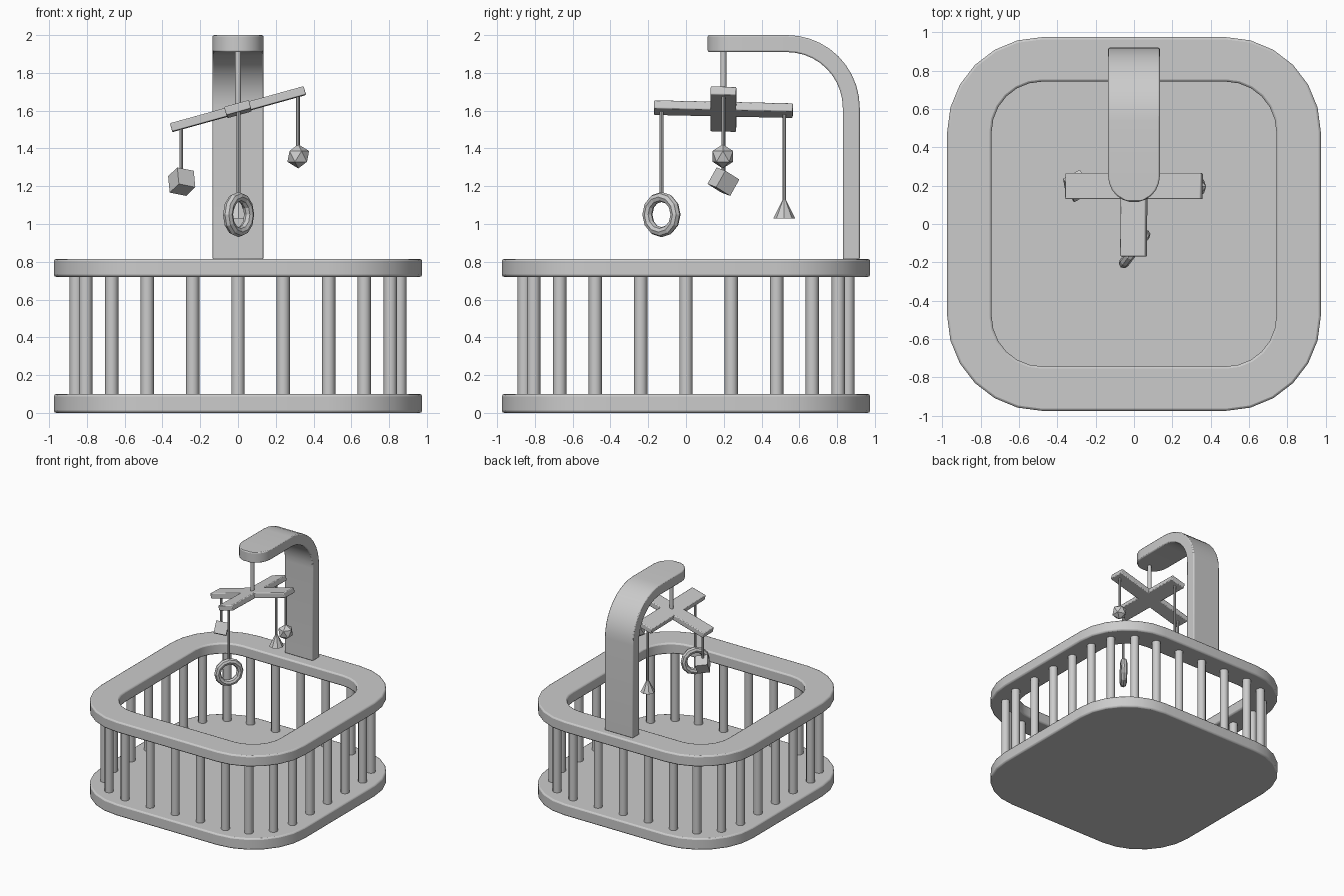
import bpy, bmesh
from math import sin, cos, pi, radians
from mathutils import Matrix, Vector, Euler

if "Cube" in bpy.data.objects:
    bpy.data.objects.remove(bpy.data.objects["Cube"])


def make(name, bm, bevel=0.0, smooth=True):
    bmesh.ops.recalc_face_normals(bm, faces=bm.faces[:])
    me = bpy.data.meshes.new(name)
    bm.to_mesh(me)
    bm.free()
    ob = bpy.data.objects.new(name, me)
    bpy.context.collection.objects.link(ob)
    if bevel:
        m = ob.modifiers.new("bevel", 'BEVEL')
        m.width, m.segments = bevel, 2
        m.limit_method, m.angle_limit = 'ANGLE', radians(40)
    if smooth:
        bpy.ops.object.select_all(action='DESELECT')
        ob.select_set(True)
        bpy.context.view_layer.objects.active = ob
        bpy.ops.object.shade_smooth_by_angle(angle=radians(35))
    return ob


def rounded_square(half, n, c=0.48):
    """Corner points around a square whose arc centres sit at (+-c, +-c)."""
    pts = []
    for q in range(4):
        cx, cy = c * (1, -1, -1, 1)[q], c * (1, 1, -1, -1)[q]
        for i in range(n + 1):
            a = (q + i / n) * pi / 2
            pts.append((cx + (half - c) * cos(a), cy + (half - c) * sin(a)))
    return pts


def rod(name, x, y, z0, z1, r, sides=12):
    bm = bmesh.new()
    bmesh.ops.create_cone(bm, cap_ends=True, segments=sides, radius1=r, radius2=r, depth=z1 - z0,
                          matrix=Matrix.Translation((x, y, (z0 + z1) / 2)))
    return make(name, bm, smooth=True)


def bridge(bm, a, b):
    n = len(a)
    for i in range(n):
        j = (i + 1) % n
        bm.faces.new((a[i], a[j], b[j], b[i]))


# Solid base slab
outer = rounded_square(0.975, 6)
bm = bmesh.new()
lo = [bm.verts.new((x, y, 0)) for x, y in outer]
hi = [bm.verts.new((x, y, 0.1)) for x, y in outer]
bridge(bm, lo, hi)
bm.faces.new(lo)
bm.faces.new(hi)
make("base", bm, 0.012)

# Open top rail
inner = rounded_square(0.743, 6)
bm = bmesh.new()
loops = [[bm.verts.new((x, y, z)) for x, y in p]
         for p, z in ((outer, 0.72), (outer, 0.815), (inner, 0.815), (inner, 0.72))]
for i in range(4):
    bridge(bm, loops[i], loops[(i + 1) % 4])
make("top_rail", bm, 0.012)

# Bars: three per corner arc step plus three along each straight side
spots = rounded_square(0.857, 3)
for t in (-0.24, 0, 0.24):
    spots += [(t, 0.857), (t, -0.857), (0.857, t), (-0.857, t)]
for i, (x, y) in enumerate(spots):
    rod(f"bar_{i}", x, y, 0.09, 0.73, 0.035)

# Curved arm: stations of (y, z, normal angle, half width)
W, T, R = 0.135, 0.045, 0.34
cy, cz = 0.535, 1.615
stations = [(cy + R, 0.812, 0, W)]
stations += [(cy + R * cos(a), cz + R * sin(a), a, W) for a in [i * pi / 20 for i in range(11)]]
for deg in (0, 16, 32, 48, 64, 80):
    a = radians(deg)
    stations.append((0.25 - 0.137 * sin(a), cz + R, pi / 2, W * cos(a)))
bm = bmesh.new()
prev = None
for k, (y, z, a, w) in enumerate(stations):
    ring = [bm.verts.new((sx * w, y + st * T * cos(a), z + st * T * sin(a)))
            for sx, st in ((-1, -1), (1, -1), (1, 1), (-1, 1))]
    if prev:
        bridge(bm, prev, ring)
    if k in (0, len(stations) - 1):
        bm.faces.new(ring)
    prev = ring
make("arm", bm, 0.008)

# Tilted hanging cross
tilt = Matrix.Translation((0, 0.198, 1.608)) @ Euler((radians(-1.3), radians(-15.5), 0)).to_matrix().to_4x4()
for name, dims in (("cross_bar_side", (0.735, 0.136, 0.046)), ("cross_bar_front", (0.136, 0.735, 0.046))):
    bm = bmesh.new()
    bmesh.ops.create_cube(bm, size=1, matrix=tilt @ Matrix.Diagonal((*dims, 1)))
    make(name, bm, 0.006)

# Cords
rod("main_cord", 0, 0.198, 1.60, 1.92, 0.016)
rod("cube_cord", -0.3, 0.198, 1.26, 1.525, 0.01, 8)
rod("ball_cord", 0.317, 0.198, 1.40, 1.69, 0.01, 8)
rod("ring_cord", 0.003, -0.13, 1.15, 1.61, 0.01, 8)
rod("cone_cord", 0.003, 0.52, 1.10, 1.60, 0.01, 8)

# Hanging cube
bm = bmesh.new()
bmesh.ops.create_cube(bm, size=0.1, matrix=Matrix.Translation((-0.298, 0.198, 1.224))
                      @ Euler((radians(-28), radians(10), radians(28))).to_matrix().to_4x4())
make("toy_cube", bm, smooth=False)

# Hanging faceted ball
bm = bmesh.new()
bmesh.ops.create_icosphere(bm, subdivisions=1, radius=0.064, matrix=Matrix.Translation((0.319, 0.195, 1.358)))
make("toy_ball", bm, smooth=False)

# Hanging cone
bm = bmesh.new()
bmesh.ops.create_cone(bm, cap_ends=True, segments=8, radius1=0.058, radius2=0.008, depth=0.1,
                      matrix=Matrix.Translation((0.003, 0.52, 1.08)))
make("toy_cone", bm, smooth=False)

# Hanging ring, turned towards the diagonal
bm = bmesh.new()
h = Vector((0.6, 0.8, 0))
side = Vector((-0.8, 0.6, 0))
rings = []
for i in range(12):
    a = i * pi / 6
    d = h * cos(a) + Vector((0, 0, sin(a)))
    rings.append([bm.verts.new(Vector((0.003, -0.13, 1.05)) + d * (0.093 + 0.027 * cos(b)) + side * 0.027 * sin(b))
                  for b in [j * pi / 4 for j in range(8)]])
for i in range(12):
    bridge(bm, rings[i], rings[(i + 1) % 12])
make("toy_ring", bm, smooth=False)
